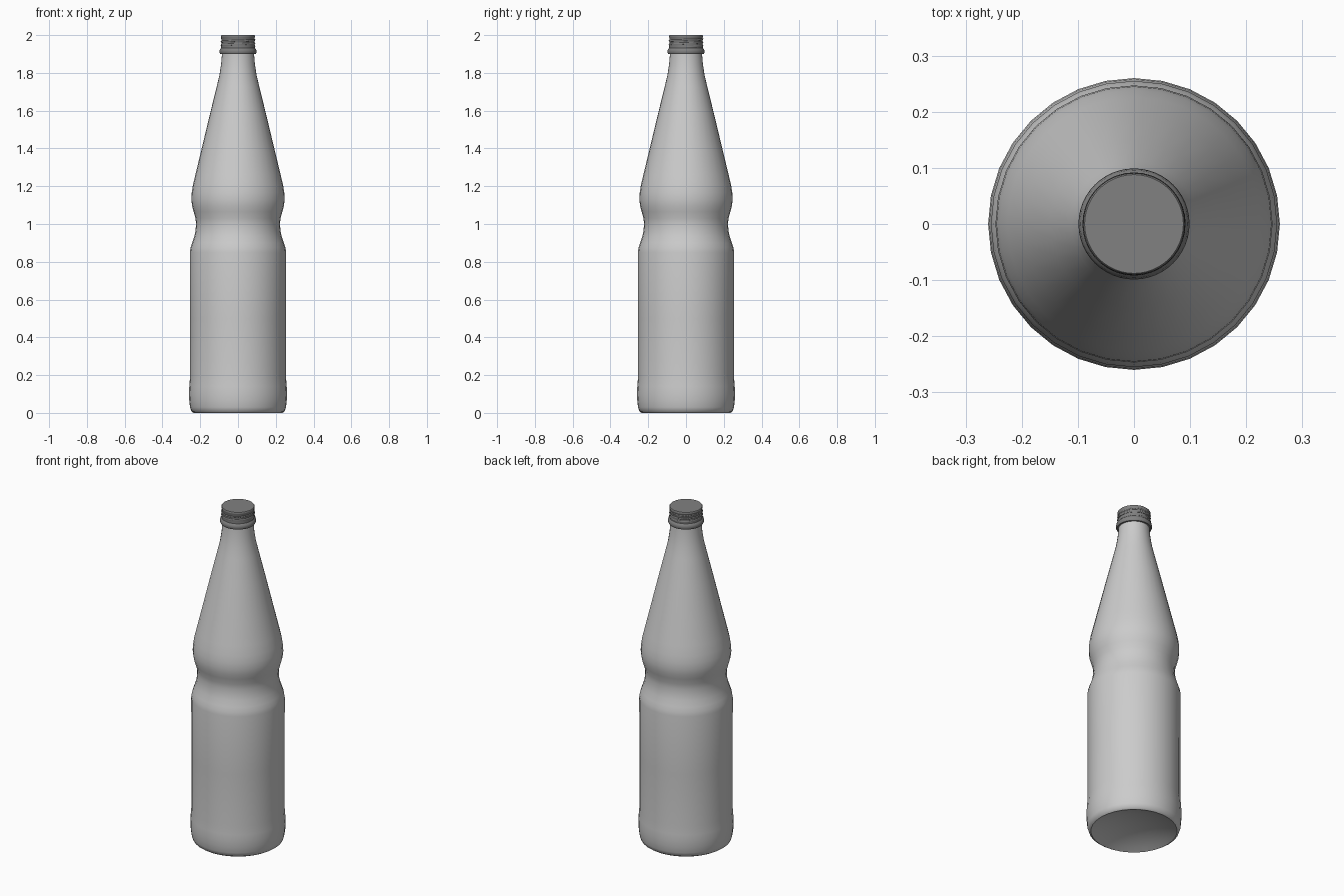
import bpy, math

if "Cube" in bpy.data.objects:
    bpy.data.objects.remove(bpy.data.objects["Cube"], do_unlink=True)


def material(name, value):
    mat = bpy.data.materials.new(name)
    mat.use_nodes = True
    color = (value, value, value, 1)
    mat.diffuse_color = color
    mat.node_tree.nodes["Principled BSDF"].inputs["Base Color"].default_value = color
    return mat


def finish(obj, mat, angle):
    obj.data.materials.clear()
    obj.data.materials.append(mat)
    bpy.ops.object.select_all(action="DESELECT")
    obj.select_set(True)
    bpy.context.view_layer.objects.active = obj
    bpy.ops.object.shade_smooth_by_angle(angle=math.radians(angle))


def lathe(name, profile, sides, mat, angle=40):
    """Revolve (radius, z) points, listed from bottom to top, about z."""
    verts, faces, rings = [], [], []
    for r, z in profile:
        count = sides if r > 0 else 1
        rings.append([len(verts) + i for i in range(count)])
        for i in range(count):
            a = math.tau * i / sides
            verts.append((r * math.cos(a), r * math.sin(a), z))
    for low, high in zip(rings, rings[1:]):
        for i in range(sides):
            j = (i + 1) % sides
            if len(low) == 1:
                faces.append((low[0], high[j], high[i]))
            elif len(high) == 1:
                faces.append((low[i], low[j], high[0]))
            else:
                faces.append((low[i], low[j], high[j], high[i]))
    mesh = bpy.data.meshes.new(name)
    mesh.from_pydata(verts, [], faces)
    obj = bpy.data.objects.new(name, mesh)
    bpy.context.collection.objects.link(obj)
    finish(obj, mat, angle)
    return obj


glass = material("light grey glass", 0.6)
metal = material("dark grey cap", 0.22)

# Bottle: hollowed base, straight body, pinched waist, long tapered neck
lathe("bottle", [
    (0, 0.05), (0.12, 0.038), (0.2, 0.014), (0.235, 0),
    (0.247, 0.008), (0.254, 0.03), (0.258, 0.065), (0.26, 0.1),
    (0.258, 0.14), (0.254, 0.19), (0.254, 0.5), (0.255, 0.85),
    (0.251, 0.875), (0.243, 0.9), (0.231, 0.935), (0.225, 0.965),
    (0.222, 1.0), (0.225, 1.03), (0.235, 1.065), (0.243, 1.095),
    (0.247, 1.13), (0.245, 1.165), (0.239, 1.205), (0.226, 1.26),
    (0.197, 1.38), (0.149, 1.58), (0.112, 1.73), (0.098, 1.79),
    (0.089, 1.85), (0.085, 1.9), (0.083, 1.95)], 32, glass)

# Cap: flared tamper ring and a plain crown
lathe("cap", [
    (0, 1.93), (0.084, 1.93), (0.084, 1.9), (0.094, 1.9),
    (0.099, 1.91), (0.096, 1.925), (0.089, 1.932), (0.088, 1.985),
    (0.0905, 1.99), (0.0905, 1.997), (0.088, 2.0), (0, 2.0)], 48, metal)

# Screw thread: a thin tube wound around the cap
curve = bpy.data.curves.new("cap_thread", "CURVE")
curve.dimensions = "3D"
curve.bevel_depth = 0.005
curve.bevel_resolution = 1
curve.use_fill_caps = True
turns, steps = 2.5, 36
path = curve.splines.new("POLY")
total = int(turns * steps)
path.points.add(total)
for i, point in enumerate(path.points):
    a = math.tau * i / steps
    point.co = (0.087 * math.cos(a), 0.087 * math.sin(a), 1.938 + 0.045 * i / total, 1)
thread = bpy.data.objects.new("cap_thread", curve)
bpy.context.collection.objects.link(thread)
bpy.ops.object.select_all(action="DESELECT")
thread.select_set(True)
bpy.context.view_layer.objects.active = thread
bpy.ops.object.convert(target="MESH")
finish(bpy.context.object, metal, 60)
